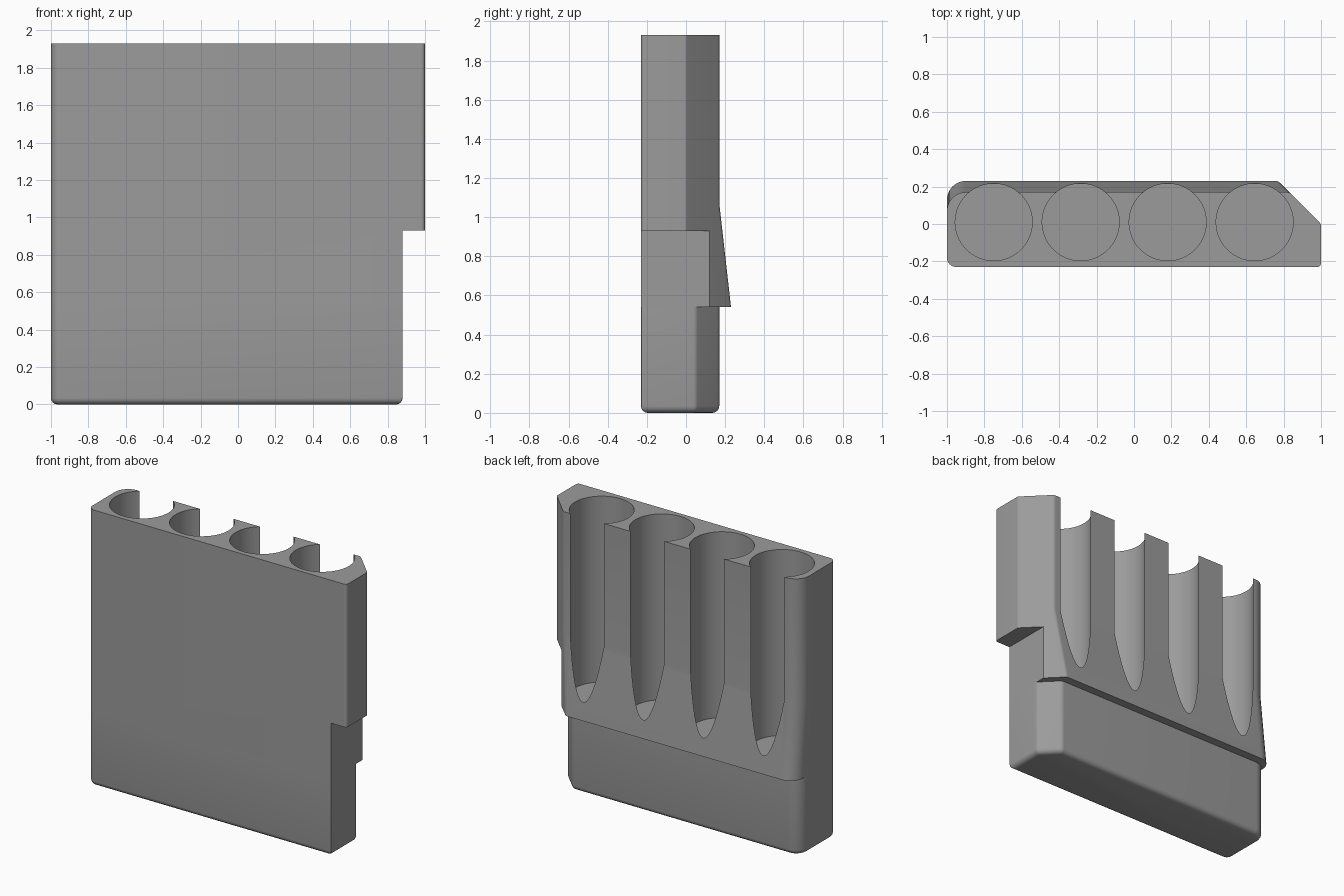
import bpy, bmesh, math
from mathutils import Vector

if "Cube" in bpy.data.objects:
    bpy.data.objects.remove(bpy.data.objects["Cube"])

LEFT, FRONT, TOP = -1.0, -0.23, 1.93
STEP_Z, NOTCH_Z, NOTCH_X = 0.54, 0.93, 0.88

grey = bpy.data.materials.new("plain grey")
grey.diffuse_color = (0.33, 0.33, 0.33, 1)
grey.use_nodes = True
grey.node_tree.nodes["Principled BSDF"].inputs["Base Color"].default_value = grey.diffuse_color


def outline(right, cut, back, radii, inset=0.0):
    """Plan outline with one back corner cut at 45 degrees and all corners rounded."""
    x0, x1 = LEFT + inset, right - inset
    y0, y1 = FRONT + inset, back - inset
    c = cut - inset * math.sqrt(2)
    pts = [Vector(p) for p in ((x0, y0), (x1, y0), (x1, c - x1), (c - y1, y1), (x0, y1))]
    ring = []
    for i, p in enumerate(pts):
        r = max(radii[i] - inset, 0.004)
        u = (pts[i - 1] - p).normalized()
        v = (pts[(i + 1) % 5] - p).normalized()
        half = u.angle(v) / 2
        centre = p + (u + v).normalized() * r / math.sin(half)
        a = p + u * r / math.tan(half) - centre
        b = p + v * r / math.tan(half) - centre
        ring += [centre + a.lerp(b, k / 8).normalized() * r for k in range(9)]
    return ring


def loft(name, sections, cap_top=True):
    """Skin a stack of (height, outline) sections."""
    bm = bmesh.new()
    rings = [[bm.verts.new((p.x, p.y, z)) for p in ring] for z, ring in sections]
    n = len(rings[0])
    for low, high in zip(rings, rings[1:]):
        for i in range(n):
            j = (i + 1) % n
            bm.faces.new((low[i], low[j], high[j], high[i]))
    bm.faces.new(rings[0][::-1])
    if cap_top:
        bm.faces.new(rings[-1])
    mesh = bpy.data.meshes.new(name)
    bm.to_mesh(mesh)
    bm.free()
    mesh.materials.append(grey)
    obj = bpy.data.objects.new(name, mesh)
    bpy.context.collection.objects.link(obj)
    return obj


def cut(obj, cutter):
    """Subtract the cutter and discard it."""
    mod = obj.modifiers.new("cut", 'BOOLEAN')
    mod.operation, mod.solver, mod.object = 'DIFFERENCE', 'EXACT', cutter
    bpy.context.view_layer.objects.active = obj
    bpy.ops.object.modifier_apply(modifier=mod.name)
    bpy.data.objects.remove(cutter, do_unlink=True)


# Holder block: flares out at the back towards its lower lip
radii = (0.05, 0.02, 0.02, 0.03, 0.1)
holder = loft("holder_block", [
    (STEP_Z, outline(1.0, 1.0, 0.23, radii)),
    (1.07, outline(1.0, 1.0, 0.17, radii)),
    (TOP, outline(1.0, 1.0, 0.17, radii))])

# Notch below the overhanging right end
bpy.ops.mesh.primitive_cube_add(size=1, location=(NOTCH_X + 0.5, 0, NOTCH_Z - 0.5))
cut(holder, bpy.context.object)

# Four round wells that break through the back
for i in range(4):
    bpy.ops.mesh.primitive_cylinder_add(vertices=96, radius=0.206, depth=1.5,
                                        location=(-0.75 + 0.465 * i, 0.01, 0.63 + 0.75))
    cut(holder, bpy.context.object)

# Base block: narrower, with a rounded bottom edge
radii = (0.05, 0.004, 0.03, 0.04, 0.09)
R = 0.035
sections = []
for k in range(5):
    a = k / 4 * math.pi / 2
    sections.append((R * (1 - math.cos(a)), outline(NOTCH_X, 0.93, 0.17, radii, R * (1 - math.sin(a)))))
sections.append((STEP_Z, outline(NOTCH_X, 0.93, 0.17, radii)))
base = loft("base_block", sections, cap_top=False)

# Smooth curved walls, keep crisp edges
for obj in (holder, base):
    bpy.ops.object.select_all(action='DESELECT')
    obj.select_set(True)
    bpy.context.view_layer.objects.active = obj
    bpy.ops.object.shade_smooth_by_angle(angle=math.radians(25))
